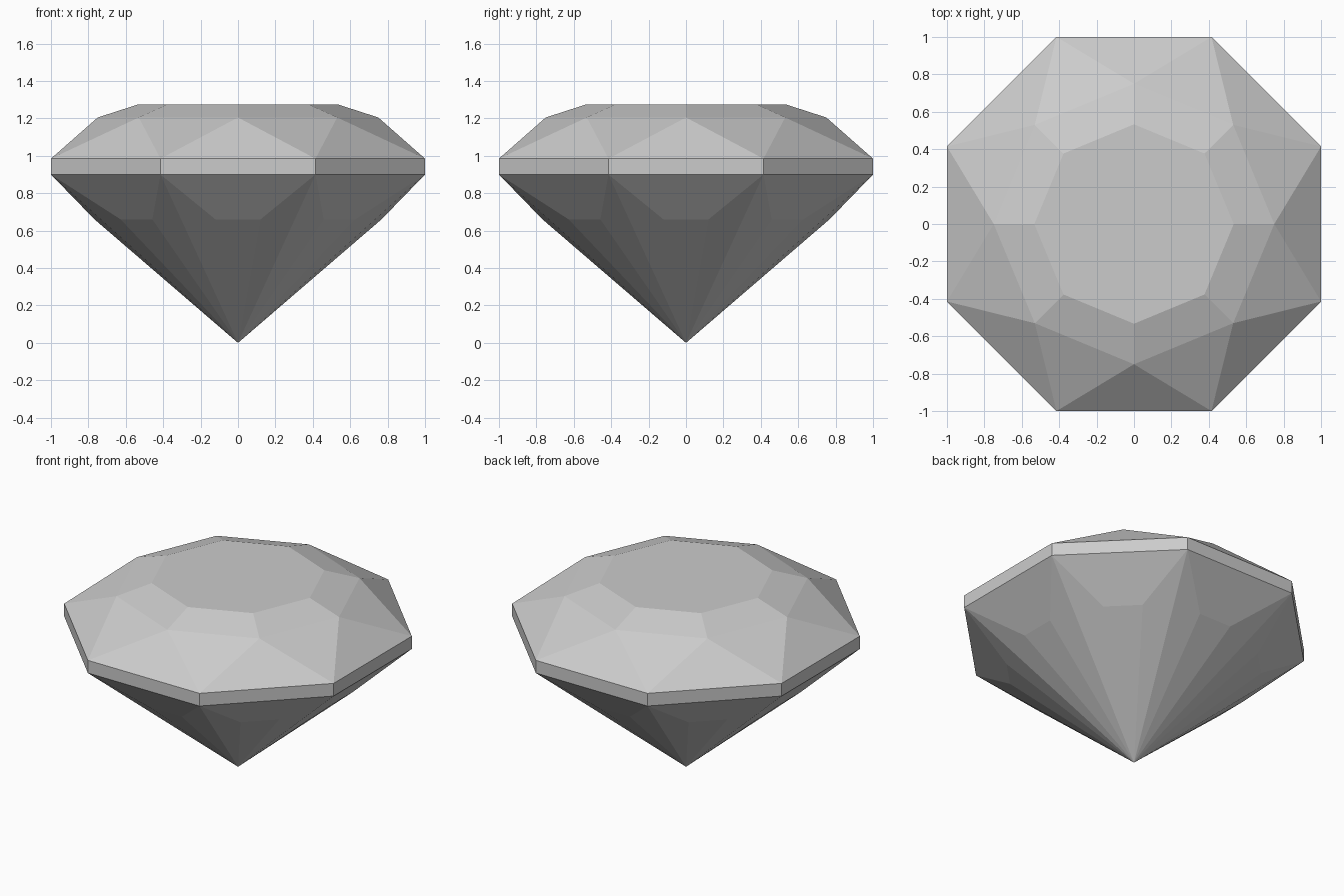
import bpy
import bmesh
from math import cos, sin, pi, hypot, atan2

cube = bpy.data.objects.get("Cube")
if cube:
    bpy.data.objects.remove(cube, do_unlink=True)

SIDES = 8
STEP = 2 * pi / SIDES
CORNER_RADIUS = 1 / cos(STEP / 2)

gem_grey = bpy.data.materials.new("gem grey")
gem_grey.use_nodes = True
colour = (0.6, 0.6, 0.6, 1)
gem_grey.diffuse_color = colour
gem_grey.node_tree.nodes["Principled BSDF"].inputs["Base Color"].default_value = colour

bm = bmesh.new()


def ring(radius, z, offset=0.0):
    """One vertex per side; offset turns the ring by an angle."""
    return [bm.verts.new((radius * cos(i * STEP + offset),
                          radius * sin(i * STEP + offset), z))
            for i in range(SIDES)]


# Crown rings point along the side centres, girdle rings at the corners
table = ring(0.533, 1.275)
star = ring(0.75, 1.205)
girdle_top = ring(CORNER_RADIUS, 0.985, STEP / 2)
girdle_base = ring(CORNER_RADIUS, 0.9, STEP / 2)

# Pavilion has a short level edge below each side, then one point
edge_radius, edge_turn = hypot(0.767, 0.12), atan2(0.12, 0.767)
edge_start = ring(edge_radius, 0.66, -edge_turn)
edge_end = ring(edge_radius, 0.66, edge_turn)
tip = bm.verts.new((0, 0, 0))

bm.faces.new(table)
for i in range(SIDES):
    prev, nxt = i - 1, (i + 1) % SIDES
    facets = [
        # Crown
        (table[i], star[i], star[nxt], table[nxt]),
        (star[i], girdle_top[i], star[nxt]),
        (star[i], girdle_top[prev], girdle_top[i]),
        # Girdle
        (girdle_top[prev], girdle_base[prev], girdle_base[i], girdle_top[i]),
        # Pavilion
        (girdle_base[prev], edge_start[i], edge_end[i], girdle_base[i]),
        (edge_start[i], tip, edge_end[i]),
        (girdle_base[i], edge_end[i], tip),
        (girdle_base[i], tip, edge_start[nxt]),
    ]
    for facet in facets:
        bm.faces.new(facet)

bmesh.ops.recalc_face_normals(bm, faces=bm.faces[:])
mesh = bpy.data.meshes.new("cut_gem")
bm.to_mesh(mesh)
bm.free()
mesh.materials.append(gem_grey)
gem = bpy.data.objects.new("cut_gem", mesh)
bpy.context.collection.objects.link(gem)
